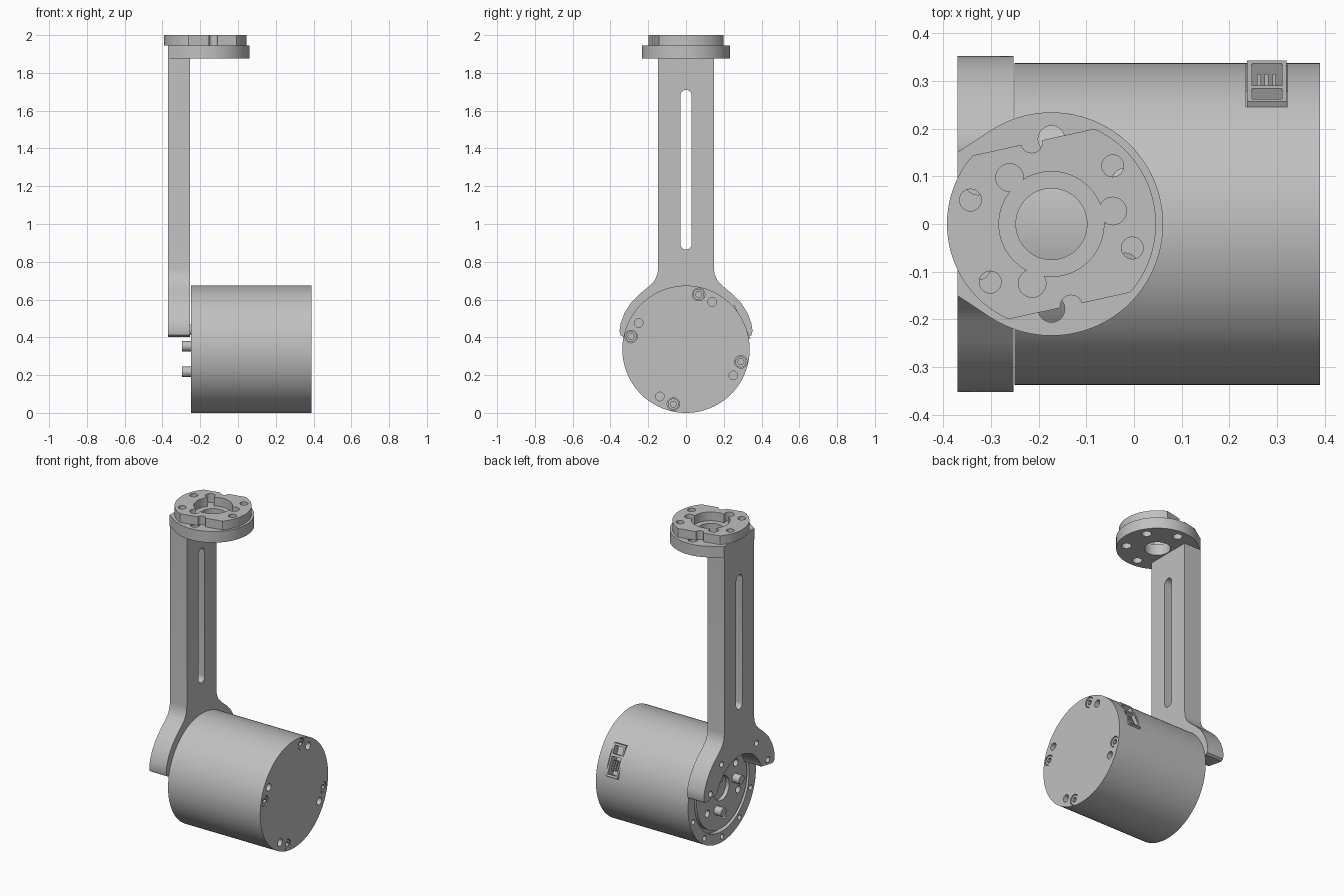
import bpy, bmesh
from math import sin, cos, radians, pi

old = bpy.data.objects.get("Cube")
if old:
    bpy.data.objects.remove(old, do_unlink=True)

grey = bpy.data.materials.new("machined grey")
grey.use_nodes = True
COLOUR = (0.53, 0.53, 0.53, 1)
grey.diffuse_color = COLOUR
grey.node_tree.nodes["Principled BSDF"].inputs["Base Color"].default_value = COLOUR

AXIS_Z = 0.337      # height of the motor axis
FLANGE_X = -0.173   # centre of the top flange
R = 0.337           # motor radius


def prism(name, pts, axis, a, b):
    """Extrude a 2D outline from a to b along x (outline in y, z) or z (outline in x, y)."""
    bm = bmesh.new()
    place = (lambda p, h: (h, p[0], p[1])) if axis == "x" else (lambda p, h: (p[0], p[1], h))
    low = [bm.verts.new(place(p, a)) for p in pts]
    high = [bm.verts.new(place(p, b)) for p in pts]
    bm.faces.new(low)
    bm.faces.new(high)
    n = len(pts)
    for i in range(n):
        j = (i + 1) % n
        bm.faces.new((low[i], low[j], high[j], high[i]))
    bmesh.ops.recalc_face_normals(bm, faces=bm.faces)
    mesh = bpy.data.meshes.new(name)
    bm.to_mesh(mesh)
    bm.free()
    ob = bpy.data.objects.new(name, mesh)
    bpy.context.scene.collection.objects.link(ob)
    mesh.materials.append(grey)
    return ob


def polar(centre, r, deg):
    return centre[0] + r * cos(radians(deg)), centre[1] + r * sin(radians(deg))


def arc(centre, r, start, end, n):
    return [polar(centre, r, start + (end - start) * i / n) for i in range(n + 1)]


def circle(centre, r, n=24):
    return arc(centre, r, 0, 360, n)[:-1]


def cut(ob, pts, axis, a, b):
    """Cut an extruded outline out of an object."""
    tool = prism("cutter", pts, axis, a, b)
    tool.hide_render = True
    mod = ob.modifiers.new("cut", "BOOLEAN")
    mod.operation = "DIFFERENCE"
    mod.solver = "EXACT"
    mod.object = tool
    bpy.context.view_layer.objects.active = ob
    bpy.ops.object.modifier_apply(modifier=mod.name)
    bpy.data.objects.remove(tool, do_unlink=True)


axis = (0, AXIS_Z)

# Motor housing, with a shallow recess on the bracket side
motor = prism("motor_housing", circle(axis, R, 128), "x", -0.25, 0.39)
cut(motor, circle(axis, 0.27, 96), "x", -0.3, -0.22)
for deg in (200, 235, 270, 305, 340):
    cut(motor, circle(polar(axis, 0.303, deg), 0.016), "x", -0.3, -0.2)

# End face: four recessed screws, each beside a plain hole
for k in range(4):
    spot = polar(axis, 0.298, 77 + 90 * k)
    cut(motor, circle(spot, 0.033), "x", 0.36, 0.45)
    cut(motor, circle(polar(axis, 0.286, 61 + 90 * k), 0.023), "x", 0.35, 0.45)
    screw = prism("end_screw", circle(spot, 0.029), "x", 0.35, 0.386)
    cut(screw, circle(spot, 0.017, 6), "x", 0.37, 0.45)

# Rotor disc, hub recess, holes and drive pins
rotor = prism("rotor_disc", circle(axis, 0.25, 96), "x", -0.248, -0.21)
cut(rotor, circle(axis, 0.075, 48), "x", -0.3, -0.225)
for k in range(6):
    cut(rotor, circle(polar(axis, 0.177, 23 + 60 * k), 0.022), "x", -0.3, -0.22)
for k in range(3):
    prism("drive_pin", circle(polar(axis, 0.13, 53 + 120 * k), 0.0275), "x", -0.297, -0.23)


# Cable connector set in the side of the motor
def slanted(r0, r1, t0, t1, deg=26):
    c, s = cos(radians(deg)), sin(radians(deg))
    corners = ((r0, t0), (r1, t0), (r1, t1), (r0, t1))
    return [(r * c - t * s, AXIS_Z + r * s + t * c) for r, t in corners]


cut(motor, slanted(0.26, 0.4, -0.1, 0.1), "x", 0.235, 0.322)
shell = prism("connector_shell", slanted(0.255, 0.333, -0.098, 0.098), "x", 0.237, 0.32)
cut(shell, slanted(0.275, 0.4, -0.085, 0.02), "x", 0.247, 0.31)
cut(shell, slanted(0.29, 0.4, 0.035, 0.085), "x", 0.247, 0.31)
for x in (0.262, 0.278, 0.294):
    prism("connector_contact", slanted(0.265, 0.32, -0.06, 0.0), "x", x - 0.004, x + 0.004)

# Bracket: straight arm flaring into a fork around the motor face
side = [(0.147, 1.88), (0.147, 0.77), (0.151, 0.735), (0.167, 0.70), (0.2, 0.667),
        (0.245, 0.63), (0.29, 0.585), (0.325, 0.53), (0.346, 0.475), (0.352, 0.435),
        (0.347, 0.412), (0.333, 0.403), (0.315, 0.404)]
outline = side + arc(axis, 0.235, 21, 159, 48) + [(-y, z) for y, z in reversed(side)]
bracket = prism("bracket_arm", outline, "x", -0.37, -0.253)
slot = arc((0, 1.68), 0.03, 0, 180, 16) + arc((0, 0.895), 0.03, 180, 360, 16)
cut(bracket, slot, "x", -0.5, -0.1)
for deg in (20, 55, 125, 160):
    cut(bracket, circle(polar(axis, 0.303, deg), 0.018), "x", -0.5, -0.1)

# Lower flange plate, blended out to the width of the arm
hub = (FLANGE_X, 0)
plate = arc(hub, 0.234, -123, 123, 96) + [(-0.37, 0.15), (-0.37, -0.15)]
lower = prism("flange_plate", plate, "z", 1.875, 1.945)
cut(lower, circle(hub, 0.0745, 64), "z", 1.8, 2.1)
for k in range(6):
    cut(lower, circle(polar(hub, 0.178, 30 + 60 * k), 0.028), "z", 1.8, 2.1)

# Upper coupling ring: a disc with two flats, turned slightly
TURN = radians(12.4)
ring = []
for t, d in circle((0, 0), 0.219, 128):
    d = max(-0.1756, min(0.1756, d))
    ring.append((FLANGE_X + t * cos(TURN) - d * sin(TURN), t * sin(TURN) + d * cos(TURN)))
upper = prism("coupling_ring", ring, "z", 1.945, 2.0)
cut(upper, circle(hub, 0.11, 64), "z", 1.9, 2.1)
for k in range(6):
    cut(upper, circle(polar(hub, 0.177, 43.5 + 60 * k), 0.023), "z", 1.9, 2.1)
for k in range(3):
    cut(upper, circle(polar(hub, 0.131, 12 + 120 * k), 0.029), "z", 1.9, 2.1)

# Smooth round walls, keeping machined edges sharp
for ob in bpy.context.scene.objects:
    ob.select_set(ob.type == "MESH")
bpy.context.view_layer.objects.active = motor
bpy.ops.object.shade_smooth_by_angle(angle=pi / 6)
